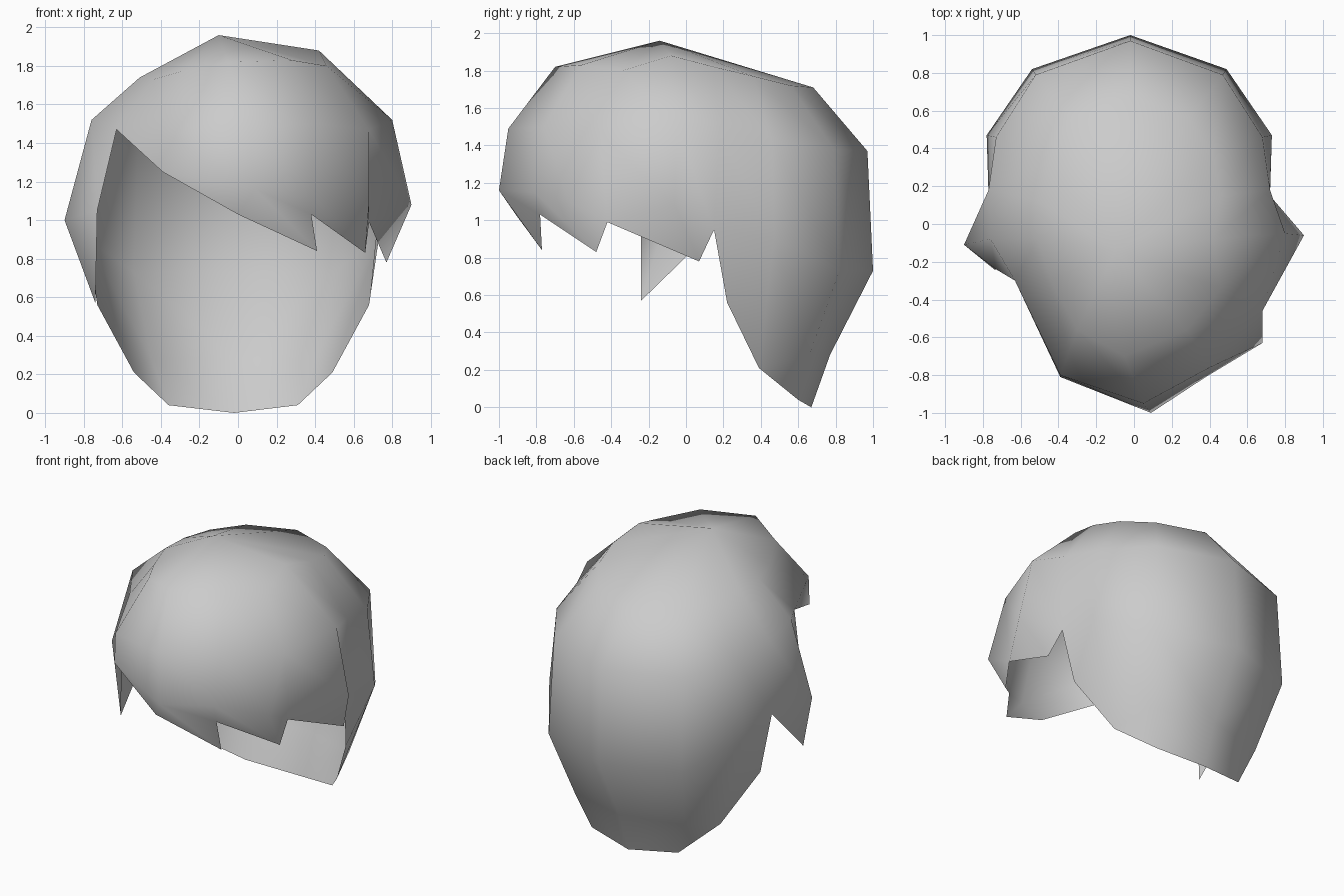
import bpy, bmesh

cube = bpy.data.objects.get("Cube")
if cube:
    bpy.data.objects.remove(cube, do_unlink=True)

# Single flat colour
grey = bpy.data.materials.new("hair_grey")
grey.use_nodes = True
GREY = (0.6, 0.6, 0.6, 1.0)
grey.diffuse_color = GREY
bsdf = grey.node_tree.nodes["Principled BSDF"]
bsdf.inputs["Base Color"].default_value = GREY
bsdf.inputs["Roughness"].default_value = 0.8


def flip(p):
    """Mirror a point of the back hair across its parting line."""
    return (-0.05 - p[0], p[1], p[2])


def with_mirror(half):
    """Continue a half ring, ending at the back centre, to the other side."""
    return half + [flip(p) for p in reversed(half[:-1])]


# Rings run from the front centre past the left side, the back and the right side
crown = (-0.10, -0.14, 1.96)

upper_ring = [(-0.05, -0.70, 1.82), (0.28, -0.56, 1.83), (0.46, -0.34, 1.80),
              (0.46, -0.34, 1.80), (0.42, -0.08, 1.88), (0.46, 0.15, 1.82),
              (0.42, 0.36, 1.77), (0.29, 0.56, 1.72), (-0.02, 0.68, 1.71),
              (-0.33, 0.56, 1.71), (-0.45, 0.33, 1.73), (-0.50, 0.12, 1.74),
              (-0.51, -0.08, 1.74), (-0.44, -0.30, 1.73), (-0.30, -0.56, 1.77)]

middle_ring = [(0.05, -0.95, 1.49), (0.40, -0.76, 1.50), (0.68, -0.46, 1.47),
               (0.68, -0.46, 1.47), (0.80, -0.05, 1.52)]
middle_ring += with_mirror([(0.72, 0.18, 1.48), (0.68, 0.46, 1.42),
                            (0.47, 0.79, 1.38), (-0.02, 0.97, 1.37)])
middle_ring += [(-0.76, -0.08, 1.52), (-0.63, -0.30, 1.47), (-0.39, -0.80, 1.45)]

lower_ring = [(0.09, -1.00, 1.16), (0.38, -0.81, 1.15), (0.68, -0.63, 1.10),
              (0.68, -0.42, 0.99), (0.90, -0.06, 1.08)]
lower_ring += with_mirror([(0.72, 0.15, 0.95), (0.73, 0.47, 0.90),
                           (0.49, 0.82, 0.73), (-0.02, 1.00, 0.73)])
lower_ring += [(-0.90, -0.11, 1.00), (-0.73, -0.24, 1.05), (-0.39, -0.81, 1.25)]

bm = bmesh.new()
verts = {}


def face(*points):
    """Add a face, sharing vertices and dropping repeated corners."""
    corners = []
    for p in points:
        key = tuple(round(c, 3) for c in p)
        if key not in verts:
            verts[key] = bm.verts.new(key)
        if verts[key] not in corners:
            corners.append(verts[key])
    if len(corners) > 2:
        bm.faces.new(corners)


# Skull cap: a fan at the crown and two bands below it
count = len(upper_ring)
OPEN_TEMPLE = 13
for i in range(count):
    j = (i + 1) % count
    face(crown, upper_ring[i], upper_ring[j])
    face(upper_ring[i], middle_ring[i], middle_ring[j], upper_ring[j])
    if i == OPEN_TEMPLE:
        face(middle_ring[i], lower_ring[j], middle_ring[j])
    else:
        face(middle_ring[i], lower_ring[i], lower_ring[j], middle_ring[j])

# Swept fringe with two pointed tips
L = lower_ring
hem = (0.0, -0.91, 1.03)
tip_a, notch, tip_b = (0.41, -0.77, 0.84), (0.38, -0.78, 1.03), (0.66, -0.48, 0.83)
face(L[14], hem, L[0])
face(L[0], hem, tip_a, notch)
face(L[0], notch, L[1])
face(L[1], notch, tip_b, L[2])
face(L[2], tip_b, L[3])

# Pointed lock over the left ear
ear_tip = (0.77, 0.07, 0.78)
face(L[3], ear_tip, L[4])
face(L[4], ear_tip, L[5])

# Long pointed lock before the right ear
burn_tip = (-0.74, -0.24, 0.57)
face(L[11], burn_tip, L[12])
face(L[12], burn_tip, L[13])

# Nape, tapering to the neck, built on both sides
nape_mid, nape_end = (-0.02, 0.77, 0.28), (-0.02, 0.67, 0.0)
behind_ear, hem_a, hem_b = (0.68, 0.22, 0.56), (0.49, 0.39, 0.21), (0.31, 0.60, 0.04)
nape_side = (0.40, 0.66, 0.28)
for side in (lambda p: p, flip):
    c3, c4, c5 = (side(L[k]) for k in (5, 6, 7))
    ear, ha, hb, ns = (side(p) for p in (behind_ear, hem_a, hem_b, nape_side))
    face(c3, ear, c4)
    face(c4, ear, ha)
    face(c4, ha, ns, c5)
    face(c5, ns, nape_mid, L[8])
    face(ns, ha, hb)
    face(ns, hb, nape_end, nape_mid)

bmesh.ops.recalc_face_normals(bm, faces=bm.faces)
top = max(bm.faces, key=lambda f: f.calc_center_median().z)
if top.normal.z < 0:
    bmesh.ops.reverse_faces(bm, faces=bm.faces)
for f in bm.faces:
    f.smooth = True

mesh = bpy.data.meshes.new("hair_shell")
bm.to_mesh(mesh)
bm.free()
mesh.materials.append(grey)
hair = bpy.data.objects.new("hair_shell", mesh)
bpy.context.collection.objects.link(hair)
